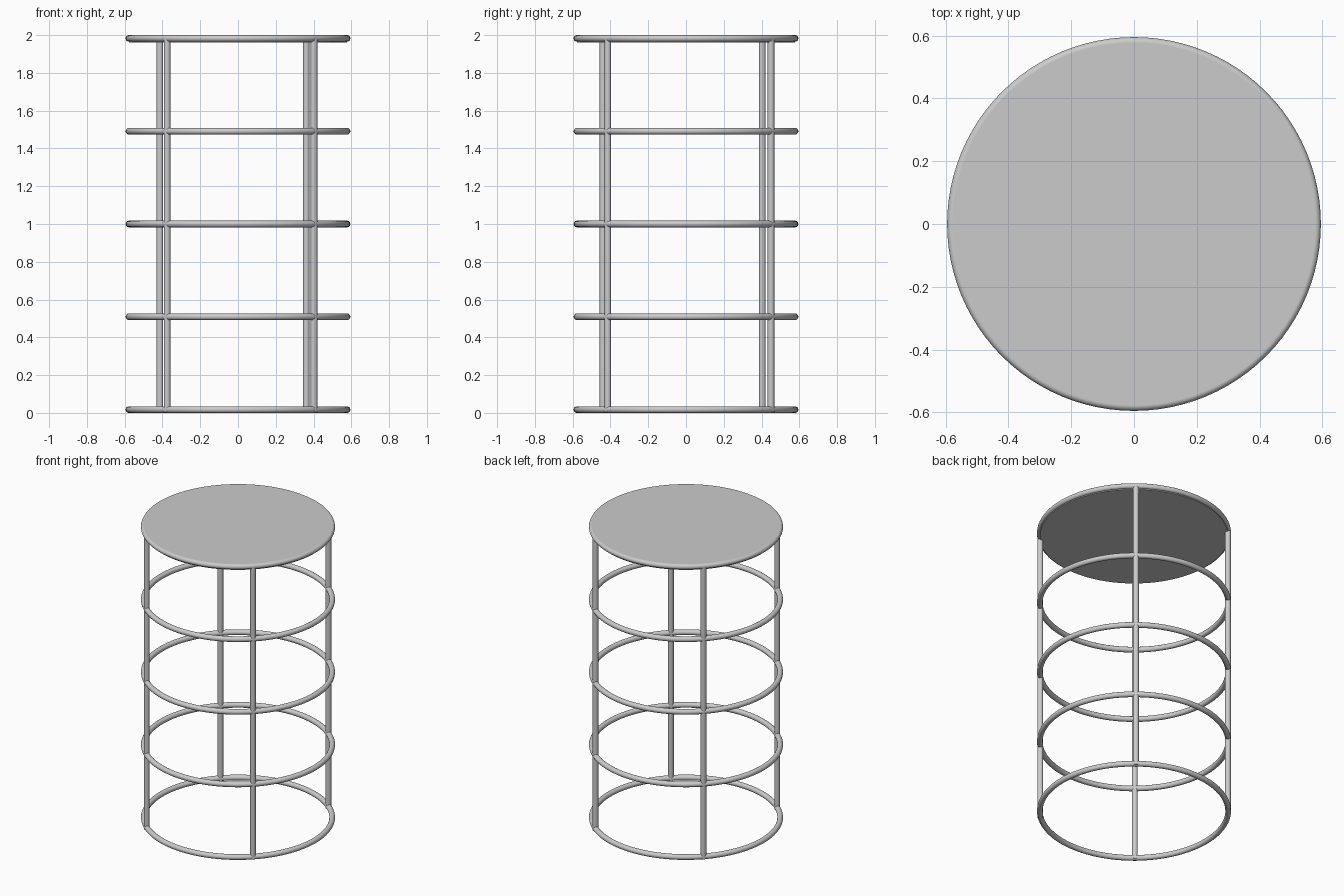
import bpy
from math import cos, sin, radians

cube = bpy.data.objects.get("Cube")
if cube:
    bpy.data.objects.remove(cube, do_unlink=True)

RING_R = 0.5775     # centre-line radius of the hoops
TUBE_R = 0.0175     # thickness of the tubing
TOP = 2.0

metal = bpy.data.materials.new("grey metal")
metal.use_nodes = True
grey = (0.6, 0.6, 0.6, 1)
metal.diffuse_color = grey
metal.node_tree.nodes["Principled BSDF"].inputs["Base Color"].default_value = grey


def finish(name):
    obj = bpy.context.object
    obj.name = name
    obj.data.materials.append(metal)
    bpy.ops.object.shade_smooth_by_angle(angle=radians(35))
    return obj


def cylinder(name, x, y, bottom, top, radius, sides):
    bpy.ops.mesh.primitive_cylinder_add(vertices=sides, radius=radius, depth=top - bottom,
                                        location=(x, y, (bottom + top) / 2))
    return finish(name)


# Five evenly spaced hoops
step = (TOP - 2 * TUBE_R) / 4
for i in range(5):
    bpy.ops.mesh.primitive_torus_add(major_radius=RING_R, minor_radius=TUBE_R,
                                     major_segments=96, minor_segments=16,
                                     location=(0, 0, TUBE_R + i * step))
    finish(f"hoop_{i + 1}")

# Four upright posts, slightly unevenly spaced around the hoops
posts = {"front_left": -45.8, "back_left": 51.2, "back_right": 135.7, "front_right": 229.5}
for name, angle in posts.items():
    a = radians(angle)
    cylinder(f"{name}_post", RING_R * cos(a), RING_R * sin(a), 0.005, TOP - TUBE_R, TUBE_R, 20)

# Flat round top set inside the upper hoop
cylinder("round_top", 0, 0, 1.96, TOP, RING_R, 96)
